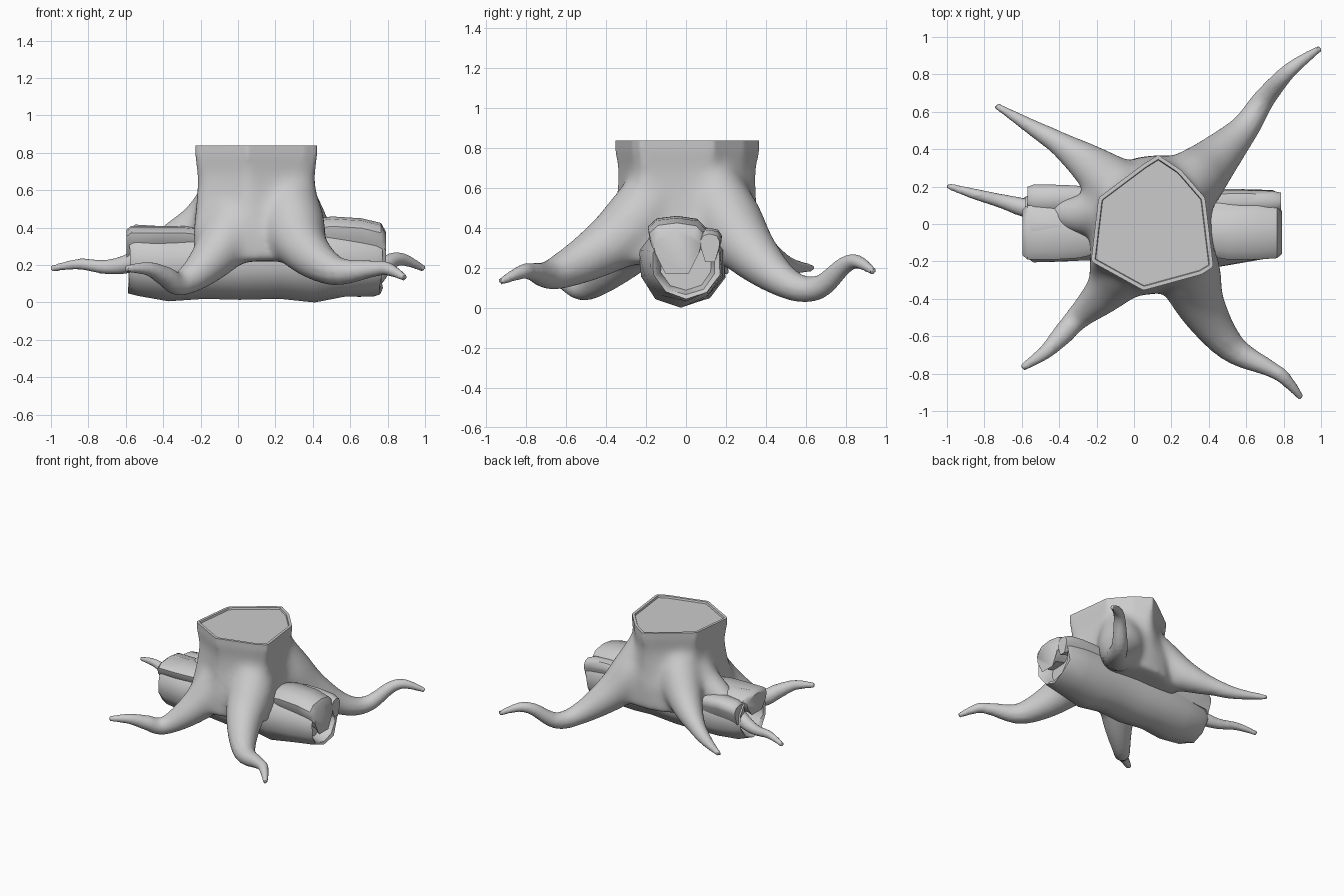
import bpy, bmesh, math, random
from mathutils import Vector

if "Cube" in bpy.data.objects:
    bpy.data.objects.remove(bpy.data.objects["Cube"])
random.seed(4)


def loft(bm, rings):
    """Closed skin through equally sized rings of points."""
    vs = [[bm.verts.new(p) for p in r] for r in rings]
    n = len(vs[0])
    for a, b in zip(vs, vs[1:]):
        for i in range(n):
            j = (i + 1) % n
            bm.faces.new((a[i], a[j], b[j], b[i]))
    bm.faces.new(vs[0][::-1])
    bm.faces.new(vs[-1])


def spline(pts, steps=5):
    """Catmull-Rom samples of (x, y, z, radius) points."""
    p = [Vector(q) for q in [pts[0]] + pts + [pts[-1]]]
    out = []
    for a, b, c, d in zip(p, p[1:], p[2:], p[3:]):
        for k in range(steps):
            t = k / steps
            out.append(0.5 * (2 * b + (c - a) * t + (2 * a - 5 * b + 4 * c - d) * t * t
                              + (3 * b - a - 3 * c + d) * t ** 3))
    return out + [p[-1]]


def tube(bm, pts, n=12):
    s = spline(pts)
    rings = []
    for i, q in enumerate(s):
        d = (s[min(i + 1, len(s) - 1)] - s[max(i - 1, 0)]).to_3d().normalized()
        side = d.cross(Vector((0, 0, 1))).normalized()
        up = side.cross(d)
        rings.append([q.to_3d() + q.w * (math.cos(a) * side + math.sin(a) * up)
                      for a in (2 * math.pi * k / n for k in range(n))])
    loft(bm, rings)


def finish(bm, name):
    bmesh.ops.recalc_face_normals(bm, faces=bm.faces)
    me = bpy.data.meshes.new(name)
    bm.to_mesh(me)
    bm.free()
    ob = bpy.data.objects.new(name, me)
    bpy.context.collection.objects.link(ob)
    bpy.ops.object.select_all(action='DESELECT')
    ob.select_set(True)
    bpy.context.view_layer.objects.active = ob
    return ob


# Stump trunk: uneven hexagon at the cut, filling out to a rounder foot
top = [(0.13, 0.37), (0.25, 0.29), (0.38, 0.14), (0.425, -0.23), (0.36, -0.27),
       (0.05, -0.355), (-0.23, -0.20), (-0.19, 0.14), (0.05, 0.32)]
foot = [(0.13, 0.37), (0.28, 0.36), (0.41, 0.25), (0.44, -0.24), (0.36, -0.34),
        (0.05, -0.385), (-0.24, -0.27), (-0.22, 0.25), (0.0, 0.36)]
bm = bmesh.new()
loft(bm, [[(0.1 + (p[0] + (q[0] - p[0]) * t - 0.1) * s, (p[1] + (q[1] - p[1]) * t) * s, z)
           for p, q in zip(top, foot)]
          for z, s, t in [(0.92, 1, 0), (0.78, 1, 0), (0.68, .97, 0), (0.55, .97, .3),
                          (0.4, 1, .8), (0.22, 1, 1)]])

# Five roots flaring out of the trunk
roots = [
    [(0.25, -0.10, 0.70, .13), (0.29, -0.24, 0.44, .175), (0.36, -0.44, 0.28, .135),
     (0.52, -0.66, 0.17, .08), (0.72, -0.77, 0.18, .045), (0.80, -0.82, 0.18, .037),
     (0.895, -0.93, 0.13, .018)],
    [(0.23, 0.10, 0.70, .13), (0.30, 0.21, 0.44, .175), (0.43, 0.34, 0.26, .135),
     (0.59, 0.51, 0.12, .08), (0.69, 0.66, 0.10, .06), (0.80, 0.79, 0.21, .045),
     (0.88, 0.86, 0.23, .035), (0.995, 0.94, 0.18, .018)],
    [(0.0, 0.07, 0.70, .12), (-0.08, 0.18, 0.48, .16), (-0.23, 0.31, 0.33, .12),
     (-0.40, 0.43, 0.25, .068), (-0.55, 0.52, 0.21, .042), (-0.74, 0.635, 0.20, .017)],
    [(0.03, -0.09, 0.64, .13), (-0.03, -0.21, 0.40, .165), (-0.15, -0.36, 0.22, .12),
     (-0.30, -0.50, 0.10, .07), (-0.39, -0.60, 0.14, .055), (-0.48, -0.69, 0.18, .038),
     (-0.60, -0.77, 0.18, .02)],
    [(-0.03, 0.04, 0.66, .12), (-0.17, 0.05, 0.44, .13), (-0.34, 0.05, 0.34, .10),
     (-0.55, 0.08, 0.22, .06), (-0.70, 0.12, 0.19, .04), (-0.85, 0.16, 0.205, .03),
     (-1.0, 0.205, 0.18, .017)],
]
for r in roots:
    tube(bm, r)
stump = finish(bm, "stump_with_roots")

# Fuse trunk and roots into one skin, smoothing the joints most
m = stump.modifiers.new("fuse", 'REMESH')
m.mode = 'VOXEL'
m.voxel_size = 0.013
bpy.ops.object.modifier_apply(modifier="fuse")
group = stump.vertex_groups.new(name="joints")
for v in stump.data.vertices:
    reach = math.hypot(v.co.x - 0.1, v.co.y)
    w = max(0, min(1, (0.75 - reach) / 0.25)) * max(0, min(1, (0.8 - v.co.z) / 0.15))
    group.add([v.index], max(w, 0.04), 'REPLACE')
m = stump.modifiers.new("soften", 'SMOOTH')
m.factor = 0.5
m.iterations = 90
m.vertex_group = "joints"
bpy.ops.object.modifier_apply(modifier="soften")

# Sawn top with a thin rim
bm = bmesh.new()
bm.from_mesh(stump.data)
bmesh.ops.bisect_plane(bm, geom=bm.verts[:] + bm.edges[:] + bm.faces[:], dist=1e-5,
                       plane_co=(0, 0, 0.838), plane_no=(0, 0, 1), clear_outer=True)
rim = [e for e in bm.edges if e.is_boundary and e.verts[0].co.z > 0.82]
cap = bmesh.ops.contextual_create(bm, geom=rim)["faces"]
for inset, drop in ((0.02, 0), (0.004, 0.014)):
    bmesh.ops.inset_region(bm, faces=cap, thickness=inset, depth=0)
    for v in cap[0].verts:
        v.co.z -= drop
bmesh.ops.recalc_face_normals(bm, faces=bm.faces)
bm.to_mesh(stump.data)
bm.free()
bpy.ops.object.shade_smooth_by_angle(angle=math.radians(40))
for p in stump.data.polygons:
    if p.center.z > 0.82 and abs(p.normal.z) > 0.99:
        p.use_smooth = False


# Fallen log under the stump, with hollow ends
def log_ring(x, r, cz, cy=-0.01, n=10):
    return [(x + random.uniform(-.012, .012),
             cy + r * k * math.cos(a), cz + r * k * math.sin(a))
            for a, k in ((2 * math.pi * (i + .5) / n, random.uniform(.97, 1.04)) for i in range(n))]


bm = bmesh.new()
loft(bm, [log_ring(x, r, z, y) for x, r, z, y in [
    (-0.42, .12, .22, -.02), (-0.565, .14, .22, -.02), (-0.58, .17, .225, -.02),
    (-0.54, .19, .22, -.02), (-0.36, .20, .205, -.01), (-0.18, .20, .215, 0), (0.02, .215, .225, -.02),
    (0.22, .205, .23, -.01), (0.40, .215, .22, -.025), (0.58, .20, .225, -.01),
    (0.74, .185, .225, 0), (0.765, .175, .22, 0), (0.75, .15, .215, 0), (0.68, .13, .22, 0)]])
finish(bm, "hollow_log")
bpy.ops.object.shade_smooth_by_angle(angle=math.radians(45))


# Loose bark slabs curling over the log ends
def slab(name, xs, y0, y1, zs, thick):
    b = bmesh.new()
    c, w = (y0 + y1) / 2, (y1 - y0) / 2
    loft(b, [[(x, c + w * u * s, z + thick * v) for u, v in
              [(-.5, -1), (-.95, -.5), (-1, -.25), (-.7, -.06), (0, 0), (.7, -.07), (1, -.28),
               (.95, -.5), (.5, -1)]]
             for x, z, s in zip(xs, zs, (.85, 1, 1, .95, .8))])
    finish(b, name)
    bpy.ops.object.shade_smooth_by_angle(angle=math.radians(45))


slab("right_bark_slab", (.38, .5, .66, .765, .79), -.19, .10, (.44, .46, .45, .425, .38), .21)
slab("right_bark_strip", (.42, .5, .62, .74, .785), .06, .18, (.39, .40, .40, .39, .37), .14)
slab("left_bark_slab", (-.595, -.57, -.42, -.3, -.2), -.19, .10, (.39, .41, .41, .41, .40), .15)
slab("left_bark_strip", (-.57, -.54, -.42, -.32, -.22), .06, .21, (.36, .38, .39, .38, .37), .15)
